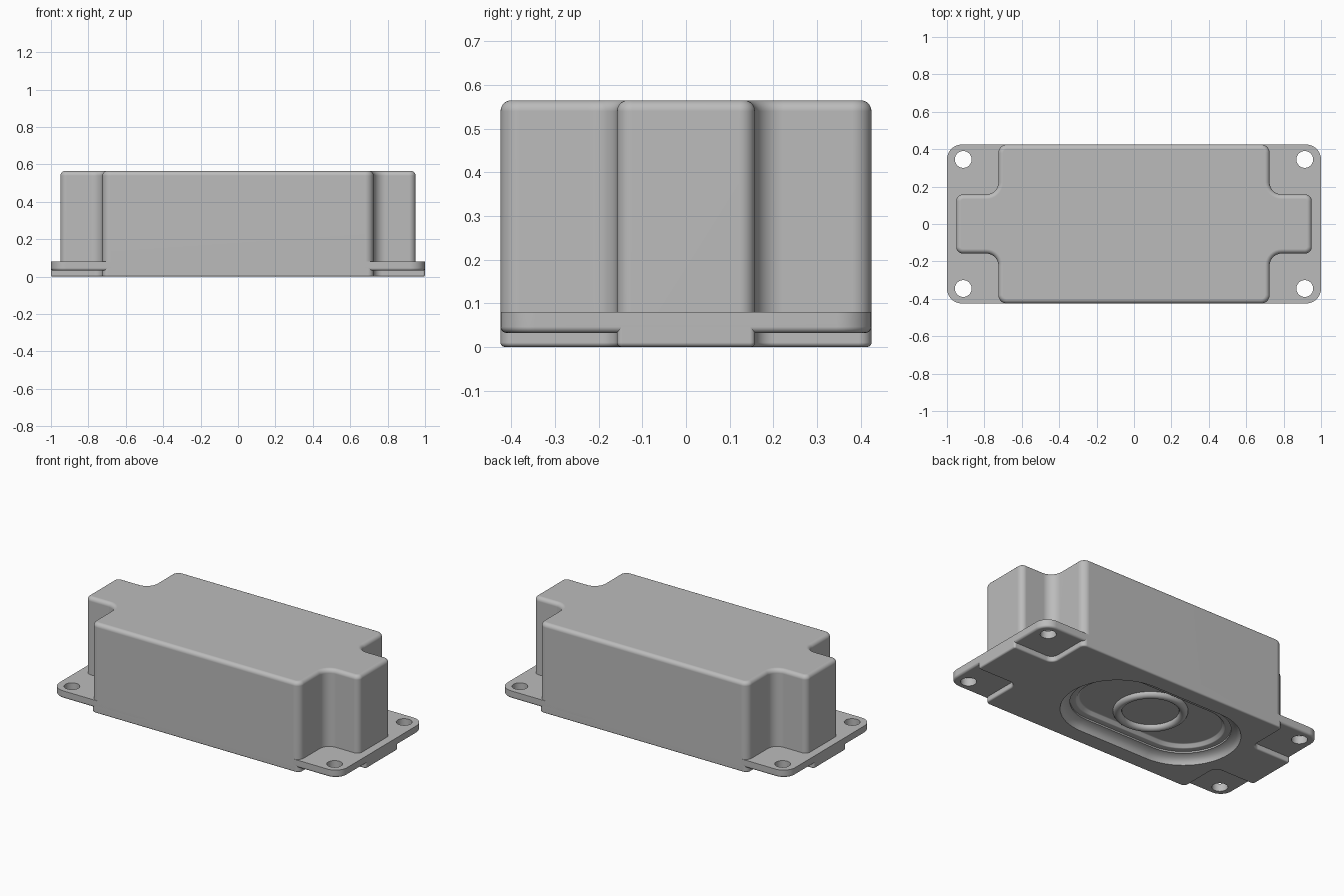
import bpy, bmesh, math
from mathutils import Vector

old = bpy.data.objects.get("Cube")
if old:
    bpy.data.objects.remove(old, do_unlink=True)

grey = bpy.data.materials.new("plain grey")
grey.use_nodes = True
grey.diffuse_color = (0.5, 0.5, 0.5, 1)
grey.node_tree.nodes["Principled BSDF"].inputs["Base Color"].default_value = (0.5, 0.5, 0.5, 1)


def rounded(corners, steps=8):
    """Outline with every (x, y, radius) corner replaced by an arc."""
    pts = []
    for i, (x, y, r) in enumerate(corners):
        p = Vector((x, y))
        a = (Vector(corners[i - 1][:2]) - p).normalized()
        b = (Vector(corners[(i + 1) % len(corners)][:2]) - p).normalized()
        centre = p + (a + b) * r
        for k in range(steps + 1):
            t = math.pi / 2 * k / steps
            pts.append(centre - b * r * math.cos(t) - a * r * math.sin(t))
    return pts


def cross(end, side, half_y, neck_y, r_end, r_neck, r_side):
    """Plus-shaped outline, counter-clockwise."""
    quarter = [(end, neck_y, r_end), (side, neck_y, r_neck), (side, half_y, r_side)]
    mirror = [(-x, y, r) for x, y, r in reversed(quarter)]
    upper = quarter + mirror
    return rounded(upper + [(-x, -y, r) for x, y, r in upper])


def stadium(radius, half_len, steps=32):
    pts = []
    for side in (1, -1):
        for k in range(steps + 1):
            t = math.pi * k / steps - math.pi / 2
            pts.append(Vector((side * (half_len + radius * math.cos(t)), side * radius * math.sin(t))))
    return pts


def make(name, bm):
    bmesh.ops.recalc_face_normals(bm, faces=bm.faces)
    mesh = bpy.data.meshes.new(name)
    bm.to_mesh(mesh)
    bm.free()
    ob = bpy.data.objects.new(name, mesh)
    bpy.context.collection.objects.link(ob)
    mesh.materials.append(grey)
    return ob


def slab(name, outline, z0, z1, bevel=0, bevel_z=0):
    """Extrude an outline, rounding the rim that lies at bevel_z."""
    bm = bmesh.new()
    base = bm.faces.new([bm.verts.new((p.x, p.y, z0)) for p in outline])
    out = bmesh.ops.extrude_face_region(bm, geom=[base])
    for v in out["geom"]:
        if isinstance(v, bmesh.types.BMVert):
            v.co.z = z1
    if bevel:
        rim = [e for e in bm.edges if all(abs(v.co.z - bevel_z) < 1e-5 for v in e.verts)]
        bmesh.ops.bevel(bm, geom=rim, offset=bevel, segments=5, profile=0.5, affect='EDGES')
    return make(name, bm)


def activate(ob):
    bpy.ops.object.select_all(action='DESELECT')
    ob.select_set(True)
    bpy.context.view_layer.objects.active = ob


def cut(ob, cutter):
    mod = ob.modifiers.new("cut", 'BOOLEAN')
    mod.object, mod.operation, mod.solver = cutter, 'DIFFERENCE', 'EXACT'
    activate(ob)
    bpy.ops.object.modifier_apply(modifier=mod.name)


def finish(ob):
    activate(ob)
    bpy.ops.object.shade_smooth_by_angle(angle=math.radians(35))
    mod = ob.modifiers.new("normals", 'WEIGHTED_NORMAL')
    mod.keep_sharp = True


# Enclosure, mounting flange and stepped underside
body = slab("enclosure_body", cross(0.95, 0.725, 0.425, 0.158, 0.035, 0.065, 0.045),
            0.04, 0.565, 0.025, 0.565)
flange = slab("mounting_flange",
              rounded([(1, -0.425, 0.08), (1, 0.425, 0.08), (-1, 0.425, 0.08), (-1, -0.425, 0.08)]),
              0.032, 0.08, 0.014, 0.032)
base = slab("base_plate", cross(1, 0.725, 0.425, 0.158, 0.012, 0.045, 0.03),
            0, 0.06, 0.01, 0)

# Screw holes
bm = bmesh.new()
for sx in (-1, 1):
    for sy in (-1, 1):
        ret = bmesh.ops.create_cone(bm, cap_ends=True, segments=32, radius1=0.045, radius2=0.045, depth=0.3)
        bmesh.ops.translate(bm, verts=ret["verts"], vec=(0.913 * sx, 0.345 * sy, 0))
holes = make("hole_cutter", bm)
cut(flange, holes)

# Oval opening for the driver
DRIVER_X, STRAIGHT = -0.12, 0.24
opening = slab("opening_cutter", stadium(0.32, STRAIGHT), -0.1, 0.15)
opening.location.x = DRIVER_X
bpy.context.view_layer.update()
for part in (body, flange, base):
    cut(part, opening)
for cutter in (holes, opening):
    bpy.data.objects.remove(cutter, do_unlink=True)

# Driver: oval frame stepping down to the diaphragm
profile = [(0.32, 0), (0.314, 0.018), (0.298, 0.036), (0.272, 0.046), (0.265, 0.046),
           (0.265, 0.056), (0.235, 0.056), (0.228, 0.06), (0.218, 0.076), (0.21, 0.08)]
bm = bmesh.new()
rings = [[bm.verts.new((p.x, p.y, z)) for p in stadium(r, STRAIGHT)] for r, z in profile]
for a, b in zip(rings, rings[1:]):
    for i in range(len(a)):
        bm.faces.new((a[i - 1], a[i], b[i], b[i - 1]))
floor = bm.faces.new(rings[-1])
bmesh.ops.recalc_face_normals(bm, faces=bm.faces)
if floor.normal.z > 0:
    bmesh.ops.reverse_faces(bm, faces=bm.faces)
mesh = bpy.data.meshes.new("driver_frame")
bm.to_mesh(mesh)
bm.free()
mesh.materials.append(grey)
driver = bpy.data.objects.new("driver_frame", mesh)
driver.location.x = DRIVER_X
bpy.context.collection.objects.link(driver)

# Round ring on the diaphragm
bpy.ops.mesh.primitive_torus_add(location=(DRIVER_X, 0, 0.076), major_radius=0.185, minor_radius=0.025,
                                 major_segments=64, minor_segments=16)
ring = bpy.context.object
ring.name = "diaphragm_ring"
ring.data.materials.append(grey)

for part in (body, flange, base, driver, ring):
    finish(part)
